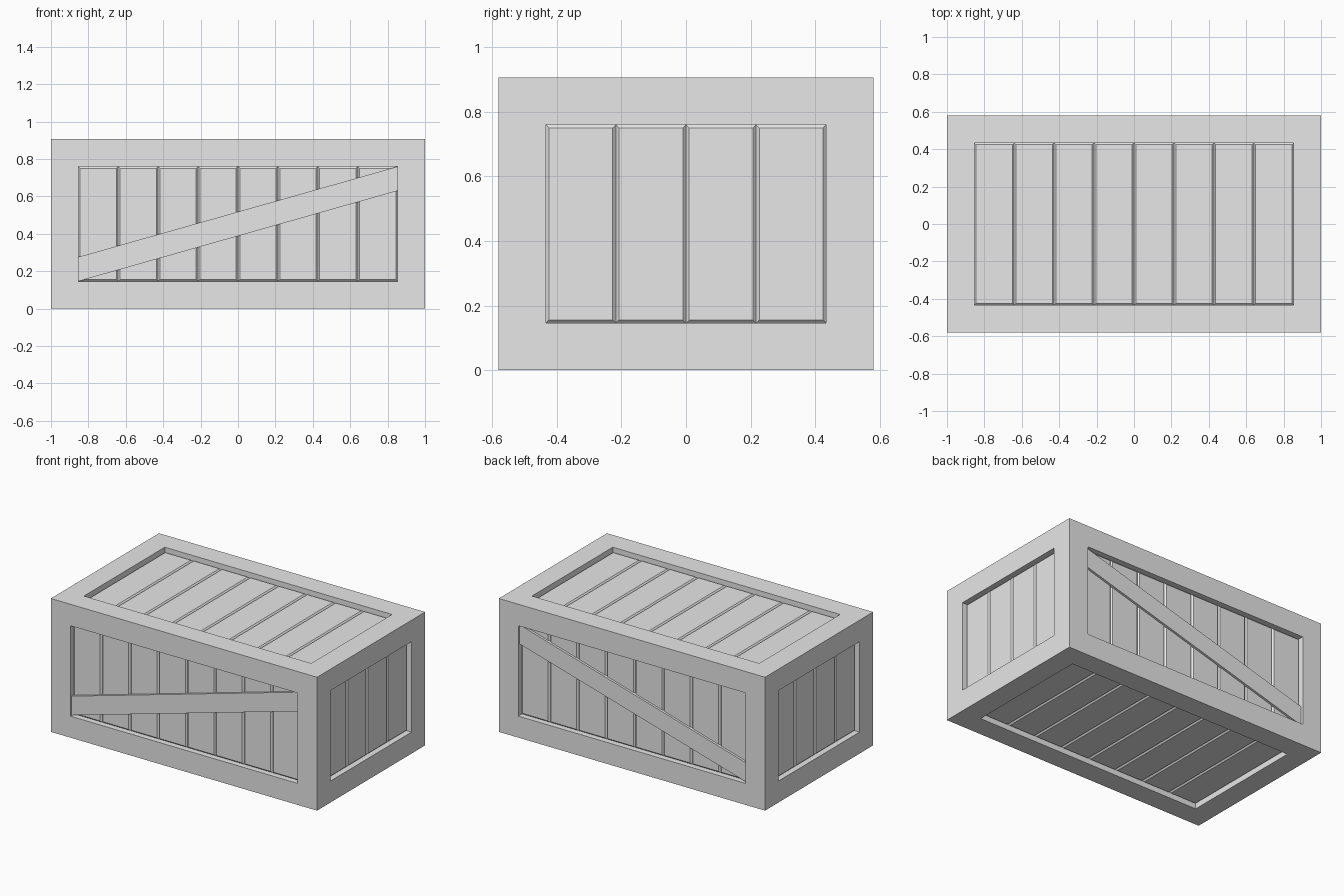
import bpy
import bmesh
from mathutils import Vector

if "Cube" in bpy.data.objects:
    bpy.data.objects.remove(bpy.data.objects["Cube"], do_unlink=True)

SIZE = Vector((2.0, 1.16, 0.906))
CENTRE = Vector((0, 0, SIZE.z / 2))
BORDER = 0.146          # width of the frame boards
RECESS = 0.04           # depth of the panel openings
CHAMFER = 0.01          # chamfer round every plank
BRACE_DEPTH = 0.015     # brace face below the frame face
BRACE_HEIGHT = 0.13
X, Y, Z = Vector((1, 0, 0)), Vector((0, 1, 0)), Vector((0, 0, 1))

grey = bpy.data.materials.new("plain grey")
grey.use_nodes = True
grey.diffuse_color = (0.8, 0.8, 0.8, 1)
grey.node_tree.nodes["Principled BSDF"].inputs["Base Color"].default_value = (0.8, 0.8, 0.8, 1)


def finish(name, bm):
    bmesh.ops.recalc_face_normals(bm, faces=bm.faces[:])
    mesh = bpy.data.meshes.new(name)
    bm.to_mesh(mesh)
    bm.free()
    mesh.materials.append(grey)
    bpy.context.collection.objects.link(bpy.data.objects.new(name, mesh))


def half(axis):
    return abs(SIZE.dot(axis)) / 2


# Frame: a box with each face inset and pushed in
bm = bmesh.new()
bmesh.ops.create_cube(bm, size=1)
for v in bm.verts:
    v.co = v.co * SIZE + CENTRE
bmesh.ops.recalc_face_normals(bm, faces=bm.faces[:])
openings = bm.faces[:]
bmesh.ops.inset_individual(bm, faces=openings, thickness=BORDER, use_even_offset=True)
for face in openings:
    inward = -face.normal.copy() * RECESS
    new = bmesh.ops.extrude_face_region(bm, geom=[face])["geom"]
    moved = [g for g in new if isinstance(g, bmesh.types.BMVert)]
    bmesh.ops.translate(bm, verts=moved, vec=inward)
    if face.is_valid:
        bmesh.ops.delete(bm, geom=[face], context="FACES_ONLY")
finish("frame", bm)


# Planks: chamfered boards side by side in each opening
def plank_panel(name, across, along, out, count):
    bm = bmesh.new()
    width = 2 * (half(across) - BORDER) / count
    length = 2 * (half(along) - BORDER)
    for i in range(count):
        middle = (i + 0.5 - count / 2) * width
        for v in bmesh.ops.create_cube(bm, size=2)["verts"]:
            a, b, c = v.co
            shrink = CHAMFER if c > 0 else 0
            depth = RECESS - shrink
            v.co = (CENTRE + across * (middle + a * (width / 2 - shrink))
                    + along * b * (length / 2 - shrink)
                    + out * (half(out) - depth))
    finish(name, bm)


# Brace: a slanted board from the lower right to the upper left corner
def brace(name, out):
    bm = bmesh.new()
    bmesh.ops.create_cube(bm, size=2)
    reach = half(X) - BORDER
    rise = half(Z) - BORDER - BRACE_HEIGHT / 2
    for v in bm.verts:
        a, b, c = v.co
        depth = BRACE_DEPTH if b > 0 else RECESS - CHAMFER / 2
        v.co = (CENTRE + X * a * reach + Z * (a * rise + c * BRACE_HEIGHT / 2)
                + out * (half(out) - depth))
    finish(name, bm)


plank_panel("front_planks", X, Z, -Y, 8)
plank_panel("back_planks", X, Z, Y, 8)
plank_panel("top_planks", X, Y, Z, 8)
plank_panel("bottom_planks", X, Y, -Z, 8)
plank_panel("left_planks", Y, Z, X, 4)
plank_panel("right_planks", Y, Z, -X, 4)
brace("front_brace", -Y)
brace("back_brace", Y)
